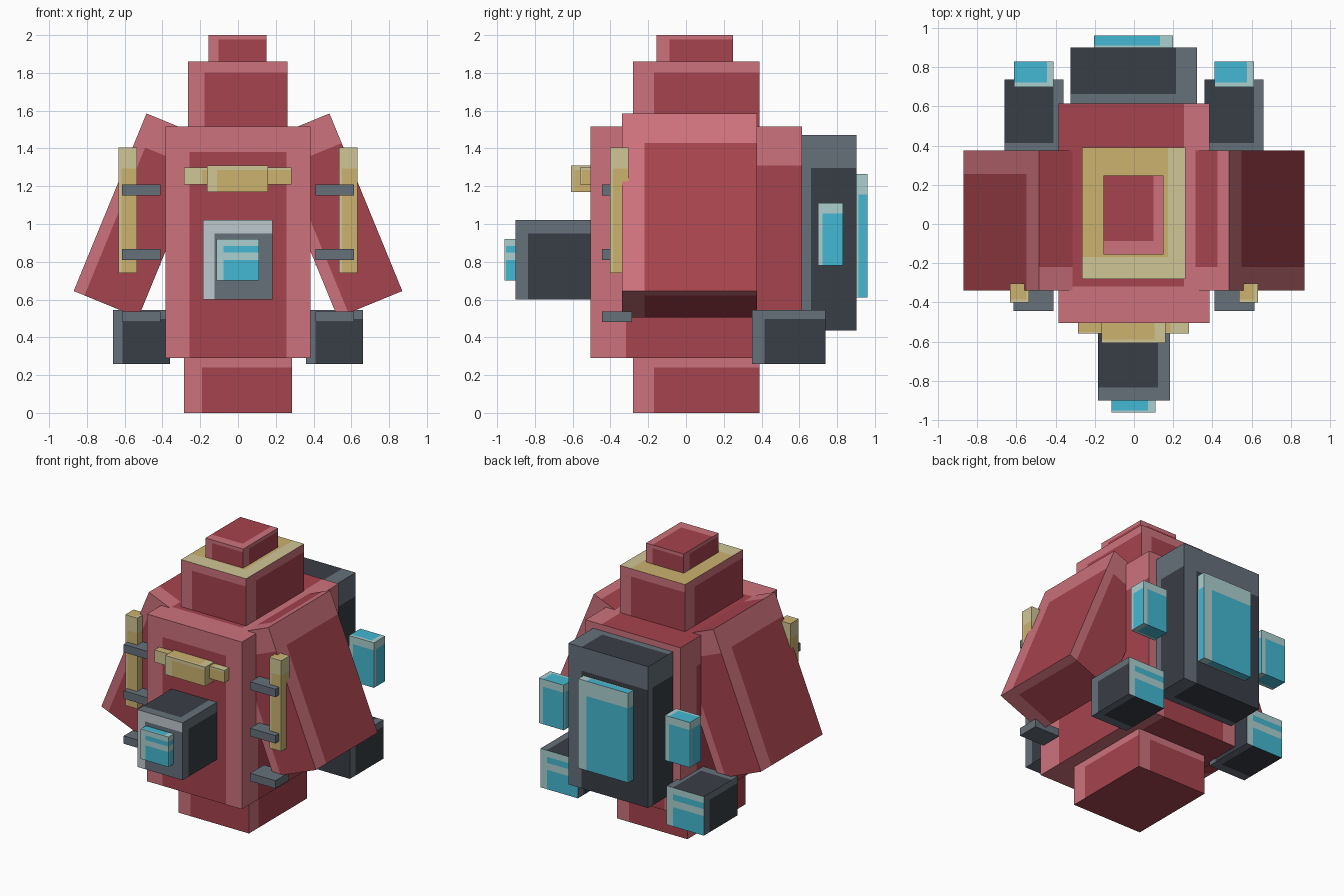
import bpy, bmesh, math
from mathutils import Vector, Matrix

if "Cube" in bpy.data.objects:
    bpy.data.objects.remove(bpy.data.objects["Cube"])


def lin(c):
    c /= 255
    return c / 12.92 if c <= 0.04045 else ((c + 0.055) / 1.055) ** 2.4


def material(name, *rgb):
    m = bpy.data.materials.new(name)
    m.diffuse_color = (*[lin(c) for c in rgb], 1)
    m.use_nodes = True
    m.node_tree.nodes["Principled BSDF"].inputs["Base Color"].default_value = m.diffuse_color
    return m


ROSE = material("light red", 205, 114, 124)
RED = material("deep red", 166, 67, 77)
SLATE = material("light slate", 102, 112, 122)
COAL = material("dark slate", 57, 62, 70)
SAND = material("light tan", 208, 198, 150)
TAN = material("tan", 204, 178, 110)
CYAN = material("cyan", 68, 184, 210)
PALE = material("pale cyan", 172, 208, 208)
GREY = material("pale grey", 190, 200, 205)

# Each side: start corner, across and down directions
SIDES = {
    "front": ((-1, -1, 1), (1, 0, 0), (0, 0, -1)),
    "right": ((1, -1, 1), (0, 1, 0), (0, 0, -1)),
    "back": ((1, 1, 1), (-1, 0, 0), (0, 0, -1)),
    "left": ((-1, 1, 1), (0, -1, 0), (0, 0, -1)),
    "top": ((1, -1, 1), (-1, 0, 0), (0, 1, 0)),
    "bottom": ((1, -1, -1), (0, 1, 0), (-1, 0, 0)),
}
EDGE = 0.167


def box(name, x, y, z, rim, core, special={}, stripes=(), both=(), plain=(), tilt=0):
    """Box whose sides carry a rim colour along two edges, with optional stripe bands."""
    size = Vector((x[1] - x[0], y[1] - y[0], z[1] - z[0]))
    centre = Vector((x[0] + x[1], y[0] + y[1], z[0] + z[1])) / 2
    me = bpy.data.meshes.new(name)
    bm = bmesh.new()
    mats = []
    for side, (start, across, down) in SIDES.items():
        light, dark = special.get(side, (rim, core))
        o = Vector(start) * size / 2
        u, v = Vector(across) * size, Vector(down) * size
        us, vs = [0, EDGE, 1], [0, EDGE, 1]
        if side in both:
            us, vs = [0, EDGE, 1 - EDGE, 1], [0, 0.11, 1]
        if side in stripes:
            vs = [0, EDGE, 0.32, 0.5, 1]
        if side in plain or light == dark:
            us, vs, light = [0, 1], [0, 1], dark
        for i in range(len(us) - 1):
            for j in range(len(vs) - 1):
                a, b, c, d = us[i], us[i + 1], vs[j], vs[j + 1]
                f = bm.faces.new([bm.verts.new(o + u * p + v * q)
                                  for p, q in ((a, c), (a, d), (b, d), (b, c))])
                edge = i == 0 or j == 0 or (side in both and i == 2) \
                    or (side in stripes and j == 2)
                m = light if edge else dark
                if m not in mats:
                    mats.append(m)
                f.material_index = mats.index(m)
    bmesh.ops.remove_doubles(bm, verts=bm.verts, dist=1e-5)
    bm.to_mesh(me)
    bm.free()
    for m in mats:
        me.materials.append(m)
    ob = bpy.data.objects.new(name, me)
    ob.matrix_world = Matrix.Translation(centre) @ Matrix.Rotation(tilt, 4, "Y")
    bpy.context.collection.objects.link(ob)
    return ob


# Central tower
box("base", (-.285, .285), (-.28, .39), (0, .29), ROSE, RED, plain=("bottom",))
box("body", (-.385, .385), (-.505, .615), (.29, 1.515), ROSE, RED, both=("front", "back"))
box("head", (-.265, .262), (-.28, .39), (1.515, 1.86), ROSE, RED, {"top": (SAND, TAN)})
box("cap", (-.155, .15), (-.155, .248), (1.86, 2), ROSE, RED)

# Front box with window
box("front_box", (-.185, .183), (-.902, -.505), (.6, 1.02), SLATE, COAL, {"front": (GREY, SLATE)})
box("front_window", (-.115, .11), (-.962, -.902), (.7, .92), PALE, CYAN,
    stripes=("front", "right", "left"))

# Chest handle
box("handle_bar", (-.285, .282), (-.56, -.505), (1.21, 1.3), SAND, TAN)
box("handle_grip", (-.165, .16), (-.608, -.505), (1.17, 1.31), SAND, TAN)

# Backpack with panel
box("backpack", (-.325, .322), (.615, .902), (.435, 1.47), SLATE, COAL)
box("backpack_panel", (-.205, .2), (.902, .962), (.61, 1.265), PALE, CYAN)


def span(s, a, b):
    """Span on the chosen side of the centre line."""
    return (a, b) if s > 0 else (-b, -a)


for s, label in ((1, "right"), (-1, "left")):
    # Slanted side slab
    box(label + "_arm", span(s, .321, .691), (-.34, .375), (.537, 1.553), ROSE, RED,
        tilt=-s * math.radians(22.3))
    # Rear thruster block
    box(label + "_thruster", span(s, .36, .662), (.35, .738), (.26, .545), SLATE, COAL,
        {"back": (PALE, CYAN)}, stripes=("back",))
    # Floating rear panel
    box(label + "_rear_panel", span(s, .41, .612), (.7, .83), (.78, 1.11), PALE, CYAN)
    # Front rod and its clips
    box(label + "_rod", span(s, .535, .632), (-.402, -.305), (.74, 1.405), SAND, TAN)
    for i, z in enumerate((.48, .81, 1.15)):
        box(f"{label}_clip_{i + 1}", span(s, .41, .615), (-.445, -.285), (z, z + .058),
            SLATE, SLATE)
